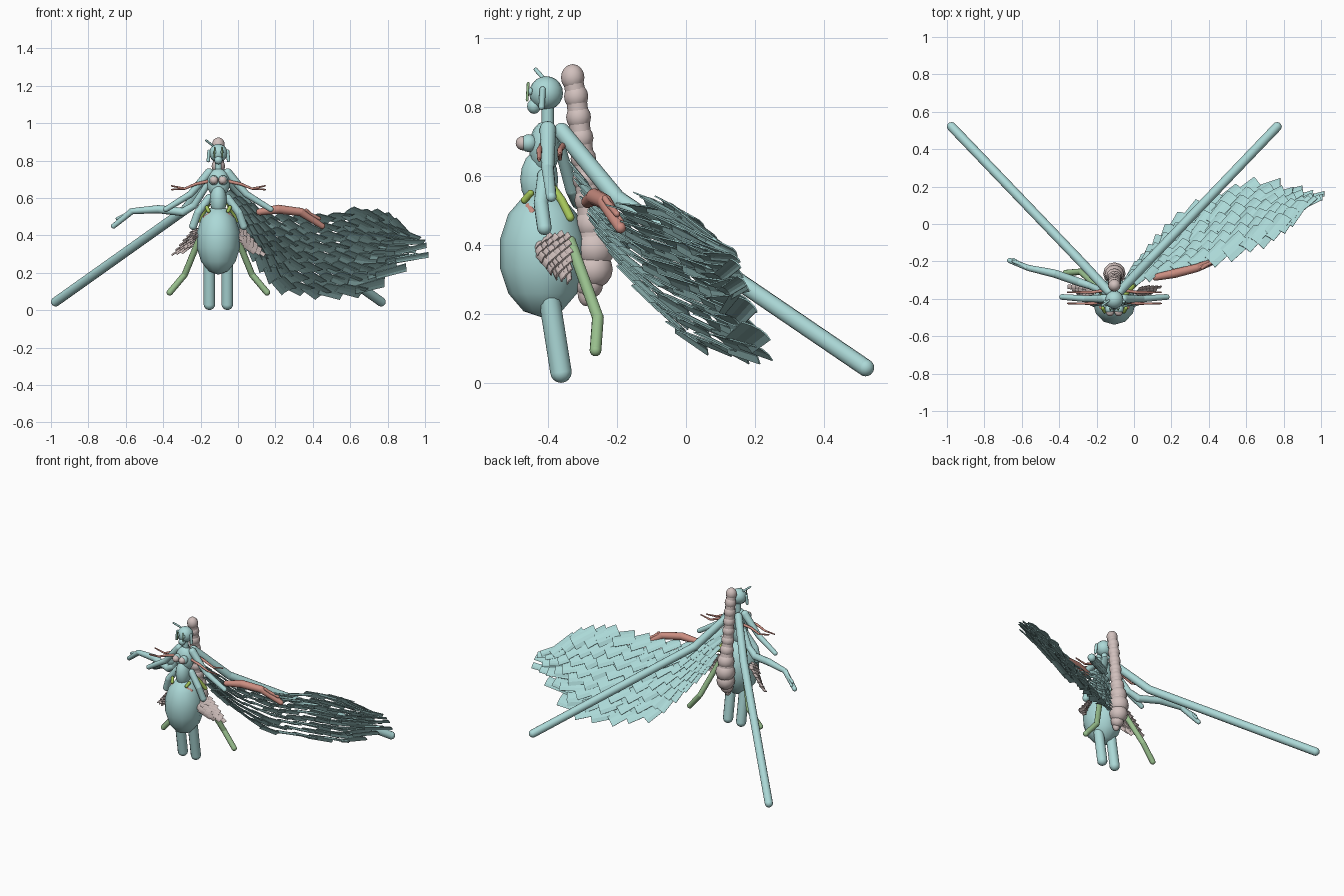
import bpy, bmesh, math, random
from mathutils import Vector, Matrix

cube = bpy.data.objects.get("Cube")
if cube:
    bpy.data.objects.remove(cube)

CX = -0.105  # body centre line
random.seed(4)


def material(name, r, g, b):
    m = bpy.data.materials.new(name)
    m.use_nodes = True
    m.diffuse_color = (r, g, b, 1)
    m.node_tree.nodes["Principled BSDF"].inputs["Base Color"].default_value = (r, g, b, 1)
    return m


TEAL = material("pale teal", 0.41, 0.69, 0.68)
PINK = material("dusty pink", 0.64, 0.53, 0.51)
RED = material("coral red", 0.60, 0.27, 0.22)
GREEN = material("leaf green", 0.32, 0.53, 0.27)
LIME = material("lime", 0.38, 0.56, 0.10)


def finish(bm, name, mat, smooth=True):
    me = bpy.data.meshes.new(name)
    bm.to_mesh(me)
    bm.free()
    ob = bpy.data.objects.new(name, me)
    bpy.context.collection.objects.link(ob)
    me.materials.append(mat)
    for p in me.polygons:
        p.use_smooth = smooth
    return ob


def place(p, side):
    """Body-relative point, mirrored by side, to model space."""
    return Vector((CX + side * p[0], p[1], p[2]))


def ball(name, centre, size, mat, seg=12, rings=8):
    bm = bmesh.new()
    m = Matrix.Translation(place(centre, 1)) @ Matrix.Diagonal((*size, 1))
    bmesh.ops.create_uvsphere(bm, u_segments=seg, v_segments=rings, radius=1, matrix=m)
    return finish(bm, name, mat)


def limb(name, pts, radii, mat, side=1):
    """Tapered tube through the points with round joints."""
    bm = bmesh.new()
    pts = [place(p, side) for p in pts]
    if not isinstance(radii, (list, tuple)):
        radii = [radii] * len(pts)
    for p, r in zip(pts, radii):
        bmesh.ops.create_uvsphere(bm, u_segments=12, v_segments=8, radius=r,
                                  matrix=Matrix.Translation(p))
    for a, b, ra, rb in zip(pts, pts[1:], radii, radii[1:]):
        d = b - a
        m = Matrix.Translation((a + b) / 2) @ d.to_track_quat('Z', 'Y').to_matrix().to_4x4()
        bmesh.ops.create_cone(bm, cap_ends=False, segments=12, radius1=ra, radius2=rb,
                              depth=d.length, matrix=m)
    return finish(bm, name, mat)


def along(path, t):
    f = min(max(t, 0), 0.9999) * (len(path) - 1)
    i = int(f)
    return path[i].lerp(path[i + 1], f - i)


def plumage(name, lead, trail, rows, cols, mat, side, length, width, lift):
    """Shingled, slightly arched feathers over the sheet between two edges."""
    lead = [place(p, side) for p in lead]
    trail = [place(p, side) for p in trail]
    bm = bmesh.new()
    for j in range(rows):
        v = 0.05 + 0.9 * j / (rows - 1)
        for i in range(cols):
            t = ((i + 0.5 * (j % 2)) / (cols - 0.5)) ** 1.15
            at = lambda q: along(lead, q).lerp(along(trail, q), v)
            p = at(t)
            du = (at(min(t + 0.06, 1)) - at(max(t - 0.06, 0))).normalized()
            chord = along(trail, t) - along(lead, t)
            d = (du + chord.normalized() * random.uniform(0.3, 0.55)).normalized()
            n = d.cross(chord).normalized() * side
            w = n.cross(d)
            ln = length * (0.6 + 0.6 * t)
            wd = width * chord.length / rows
            roll = n * random.uniform(0.1, 0.3) * wd
            strips = []
            for k in range(5):
                s = k / 2 - 1
                across = n * (0.14 * wd * (1 - s * s)) + roll * s
                base = p + w * (s * wd * 0.45) + across - d * ln * 0.4 - n * ln * lift
                tip = p + w * (s * wd * 0.5) + across + d * ln * 0.6 + n * ln * lift
                strips.append((bm.verts.new(base), bm.verts.new(tip)))
            for a, b in zip(strips, strips[1:]):
                bm.faces.new((a[0], b[0], b[1], a[1]))
    ob = finish(bm, name, mat, False)
    # Thin closed feathers, visible from both sides
    solid = ob.modifiers.new("thickness", 'SOLIDIFY')
    solid.thickness = 0.004
    return ob


# Body
ball("belly", (0, -0.415, 0.375), (0.118, 0.127, 0.185), TEAL, 12, 7)
ball("waist", (0, -0.425, 0.59), (0.045, 0.055, 0.085), TEAL)
ball("chest", (0, -0.41, 0.68), (0.062, 0.045, 0.078), TEAL)
limb("neck", [(0, -0.40, 0.72), (0, -0.40, 0.80)], 0.018, TEAL)
ball("head", (0, -0.405, 0.84), (0.049, 0.049, 0.049), TEAL, 16, 10)
ball("muzzle", (0, -0.44, 0.802), (0.022, 0.02, 0.022), TEAL)

# Tail: overlapping barrel beads swelling towards the bottom
TAIL = [(-0.328, 0.885, 0.034), (-0.318, 0.83, 0.035), (-0.311, 0.77, 0.036),
        (-0.304, 0.71, 0.036), (-0.297, 0.65, 0.037), (-0.29, 0.59, 0.039),
        (-0.28, 0.53, 0.043), (-0.27, 0.46, 0.052), (-0.265, 0.39, 0.06),
        (-0.268, 0.33, 0.056), (-0.28, 0.285, 0.04), (-0.29, 0.262, 0.024)]
limb("tail_core", [(0, y, z) for y, z, r in TAIL], [r * 0.84 for y, z, r in TAIL], PINK)
for k, (y, z, r) in enumerate(TAIL):
    ball(f"tail_bead_{k}", (0, y, z), (r, r, max(r, 0.039)), PINK)

for s, tag in ((1, "left"), (-1, "right")):
    # Legs, arms, poles
    limb(f"{tag}_leg", [(0.048, -0.395, 0.24), (0.048, -0.362, 0.032)], 0.031, TEAL, s)
    limb(f"{tag}_arm", [(0.05, -0.40, 0.735), (0.15, -0.40, 0.62), (0.28, -0.39, 0.54)],
         [0.024, 0.018, 0.015], TEAL, s)
    limb(f"{tag}_thigh", [(0.05, -0.41, 0.60), (0.11, -0.42, 0.52), (0.135, -0.41, 0.45)],
         0.021, TEAL, s)
    limb(f"{tag}_long_pole", [(0.03, -0.36, 0.73), (0.18, -0.2, 0.535), (0.87, 0.52, 0.045)],
         [0.024, 0.025, 0.025], TEAL, s)
    # Breasts
    ball(f"{tag}_breast", (s * 0.025, -0.455, 0.695), (0.026, 0.026, 0.026), TEAL)
    ball(f"{tag}_breast_tip", (s * 0.023, -0.472, 0.695), (0.022, 0.021, 0.021), PINK)
    # Thin feelers from the shoulders
    for k, y in enumerate((-0.425, -0.365)):
        limb(f"{tag}_feeler_{k}", [(0.05, y + 0.01, 0.69), (0.12, y, 0.675),
                                  (0.18, y, 0.65), (0.25, y, 0.645 + 0.02 * k)],
             [0.009, 0.008, 0.006, 0.004], RED, s)
    # Green hind limbs
    limb(f"{tag}_lime_limb", [(0.055, -0.385, 0.565), (0.075, -0.36, 0.53), (0.10, -0.335, 0.48)],
         0.012, LIME, s)
    limb(f"{tag}_lime_bud", [(0.052, -0.468, 0.53), (0.062, -0.45, 0.55)], 0.01, LIME, s)
    limb(f"{tag}_green_limb", [(0.09, -0.335, 0.41), (0.18, -0.255, 0.19), (0.26, -0.262, 0.095)],
         0.017, GREEN, s)
    limb(f"{tag}_hip_spur", [(0.05, -0.455, 0.51), (0.07, -0.445, 0.495)], 0.012, RED, s)
    # Scaly hip pads
    plumage(f"{tag}_hip_pad",
            [(0.09, -0.44, 0.42), (0.125, -0.425, 0.37), (0.155, -0.395, 0.33)],
            [(0.13, -0.34, 0.43), (0.18, -0.335, 0.37), (0.225, -0.335, 0.31)],
            6, 6, PINK, s, 0.042, 1.35, 0.12)
    # Ears, face blades and antennae
    limb(f"{tag}_ear", [(0.05, -0.415, 0.85), (0.054, -0.418, 0.80)], 0.009, TEAL, s)
    limb(f"{tag}_face_blade", [(0.02, -0.457, 0.868), (0.022, -0.46, 0.82)], 0.004, GREEN, s)
    ball(f"{tag}_eye", (s * 0.02, -0.45, 0.845), (0.009, 0.007, 0.011), TEAL)
limb("antenna", [(0.03, -0.41, 0.88), (0.065, -0.435, 0.908)], 0.006, TEAL, -1)

# Side arms, one of each colour, with short fingers
limb("right_side_arm", [(0.04, -0.37, 0.70), (0.13, -0.33, 0.56), (0.19, -0.31, 0.525),
                        (0.32, -0.265, 0.54), (0.46, -0.235, 0.53), (0.56, -0.195, 0.45)],
     [0.016, 0.019, 0.022, 0.022, 0.016, 0.014], TEAL, -1)
limb("left_side_arm", [(0.22, -0.285, 0.525), (0.32, -0.265, 0.54), (0.44, -0.235, 0.525),
                       (0.555, -0.19, 0.45)], [0.018, 0.024, 0.022, 0.016], RED)
for s, tag, mat in ((1, "left", RED), (-1, "right", TEAL)):
    for k in range(1, 3):
        limb(f"{tag}_side_finger_{k}", [(0.43 + 0.02 * k, -0.235, 0.535),
                                        (0.54, -0.21 + 0.01 * k, 0.51 - 0.02 * k)], 0.009, mat, s)

# Feathered wing on the left side only
plumage("left_wing",
        [(0.07, -0.32, 0.62), (0.27, -0.25, 0.51), (0.52, -0.19, 0.50), (0.74, -0.10, 0.53),
         (0.88, -0.03, 0.51), (0.99, 0.06, 0.44)],
        [(0.10, -0.25, 0.42), (0.21, -0.13, 0.26), (0.34, 0.01, 0.11), (0.55, 0.13, 0.08),
         (0.77, 0.19, 0.09), (1.02, 0.14, 0.27)],
        8, 13, TEAL, 1, 0.15, 1.5, 0.09)
